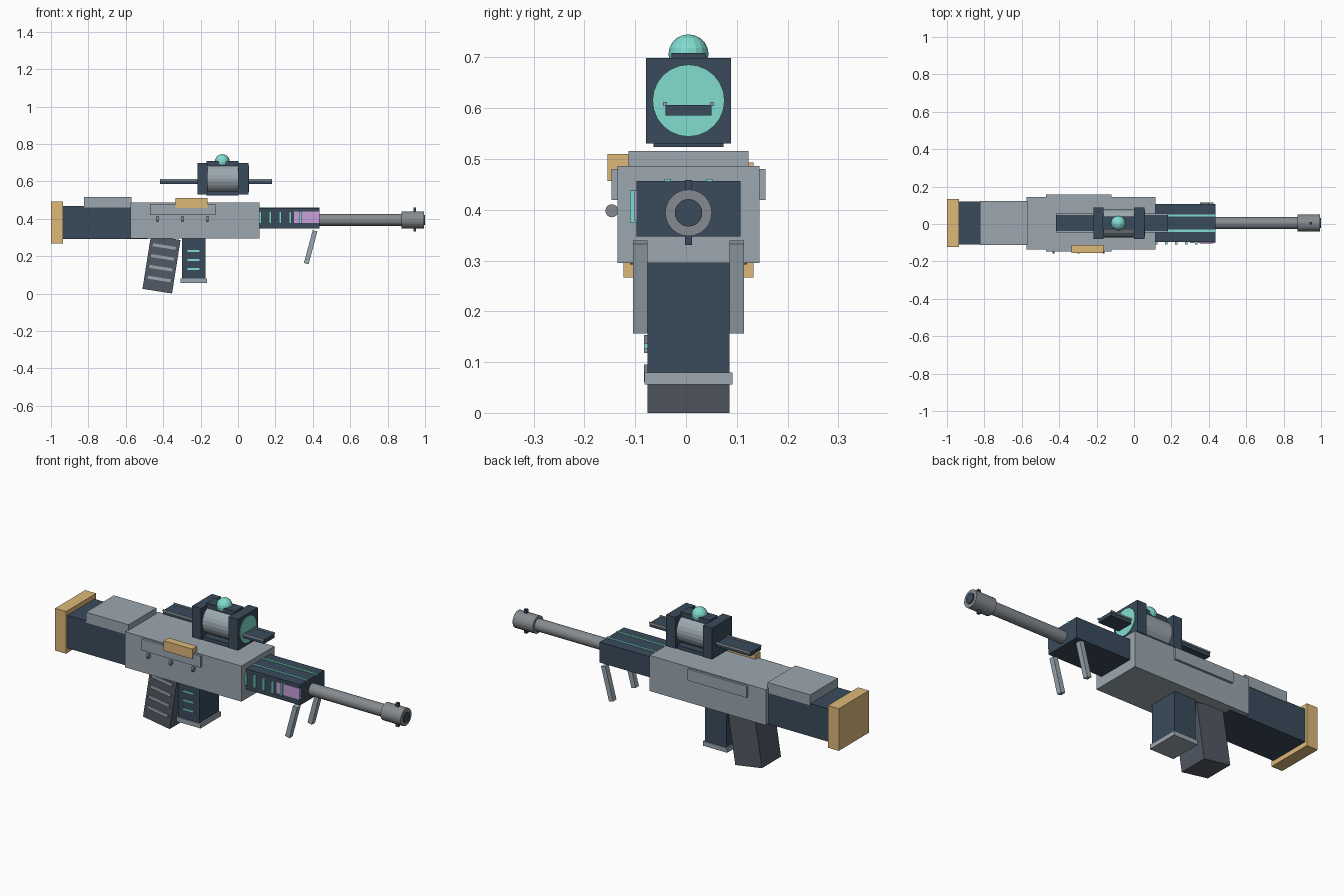
import bpy
import bmesh
from math import radians, sin, cos, pi
from mathutils import Matrix, Vector

if "Cube" in bpy.data.objects:
    bpy.data.objects.remove(bpy.data.objects["Cube"])

CY = 0.005  # mid plane of the whole weapon


def material(name, rgb):
    m = bpy.data.materials.new(name)
    m.diffuse_color = (*rgb, 1)
    m.use_nodes = True
    m.node_tree.nodes["Principled BSDF"].inputs["Base Color"].default_value = m.diffuse_color
    return m


DARK = material("dark_blue", (0.042, 0.07, 0.105))
GRIP = material("slate", (0.085, 0.10, 0.13))
STEEL = material("light_steel", (0.33, 0.39, 0.43))
METAL = material("barrel_metal", (0.24, 0.26, 0.28))
GOLD = material("gold", (0.72, 0.48, 0.19))
TEAL = material("teal", (0.22, 0.72, 0.63))
VIOLET = material("violet", (0.58, 0.35, 0.72))


def finish(name, bm, mat):
    bmesh.ops.recalc_face_normals(bm, faces=bm.faces)
    mesh = bpy.data.meshes.new(name)
    bm.to_mesh(mesh)
    bm.free()
    mesh.materials.append(mat)
    ob = bpy.data.objects.new(name, mesh)
    bpy.context.collection.objects.link(ob)
    return ob


def box(name, x, y, z, mat, tilt=0, pivot=None):
    """Box from (min, max) ranges, optionally tilted about a y axis."""
    bm = bmesh.new()
    size = [b - a for a, b in (x, y, z)]
    mid = Vector([(a + b) / 2 for a, b in (x, y, z)])
    bmesh.ops.create_cube(bm, size=1, matrix=Matrix.Translation(mid) @ Matrix.Diagonal((*size, 1)))
    if tilt:
        bmesh.ops.rotate(bm, verts=bm.verts, cent=pivot or mid,
                         matrix=Matrix.Rotation(radians(tilt), 3, 'Y'))
    return finish(name, bm, mat)


def around(half):
    return (CY - half, CY + half)


def rod(name, x, r, y, z, mat, sides=24):
    """Cylinder along x."""
    bm = bmesh.new()
    m = Matrix.Translation(((x[0] + x[1]) / 2, y, z)) @ Matrix.Rotation(pi / 2, 4, 'Y')
    bmesh.ops.create_cone(bm, cap_ends=True, segments=sides, radius1=r, radius2=r,
                          depth=x[1] - x[0], matrix=m)
    return finish(name, bm, mat)


# Stock, butt pad and cheek rest
box("butt_pad", (-1.0, -0.935), around(0.128), (0.267, 0.493), GOLD)
box("stock", (-0.935, -0.48), around(0.115), (0.292, 0.468), DARK)
box("cheek_rest", (-0.823, -0.57), around(0.118), (0.46, 0.516), STEEL)

# Receiver with side plates, gold block and three small knobs
box("receiver", (-0.575, 0.115), around(0.14), (0.295, 0.486), STEEL)
box("side_plate_front", (-0.47, -0.12), (-0.147, -0.13), (0.419, 0.48), STEEL)
box("side_plate_back", (-0.47, -0.12), (0.14, 0.157), (0.419, 0.48), STEEL)
box("gold_block", (-0.333, -0.163), (-0.155, -0.113), (0.457, 0.51), GOLD)
for i in range(3):
    kx = -0.43 + i * 0.133
    rod(f"knob_{i}", (kx - 0.005, kx + 0.005), 0.0128, -0.146, 0.398, METAL, 16)

# Handguard with glowing strips, vents and an energy cell
box("handguard", (0.11, 0.437), around(0.1025), (0.347, 0.457), DARK)
for i, sy in enumerate((-0.036, 0.046)):
    box(f"top_strip_{i}", (0.115, 0.437), (sy - 0.006, sy + 0.006), (0.45, 0.461), TEAL)
for i in range(5):
    vx = 0.119 + i * 0.0535
    box(f"vent_{i}", (vx - 0.006, vx + 0.006), (-0.11, -0.09), (0.374, 0.438), TEAL)
box("energy_cell", (0.30, 0.437), (-0.101, -0.09), (0.378, 0.438), VIOLET)

# Barrel and muzzle with sight posts
rod("barrel", (0.43, 0.88), 0.032, CY, 0.394, METAL)
rod("muzzle", (0.874, 0.994), 0.046, CY, 0.394, METAL)
rod("bore", (0.98, 1.0), 0.027, CY, 0.394, DARK)
box("muzzle_posts", (0.937, 0.953), around(0.007), (0.331, 0.459), DARK)

# Folding front legs
for side, ly in (("front", -0.09), ("back", 0.10)):
    box(f"leg_{side}", (0.3755, 0.4015), (ly - 0.014, ly + 0.014), (0.157, 0.339), STEEL, 15)

# Magazine with base plate and light bars
box("magazine", (-0.30, -0.174), around(0.081), (0.075, 0.297), DARK)
box("magazine_base", (-0.308, -0.165), around(0.087), (0.056, 0.08), STEEL)
for i in range(3):
    z = 0.132 + i * 0.048
    box(f"magazine_light_{i}", (-0.27, -0.205), (-0.083, -0.07), (z - 0.005, z + 0.005), TEAL)

# Raked grip with ribs on the front face
gp = Vector((-0.409, CY, 0.156))
box("grip", (gp.x - 0.08, gp.x + 0.08), around(0.081), (gp.z - 0.145, gp.z + 0.145), GRIP, 9, gp)
for i in range(4):
    z = gp.z - 0.079 + i * 0.0585
    box(f"grip_rib_{i}", (gp.x - 0.062, gp.x + 0.062), (-0.083, -0.07),
        (z - 0.008, z + 0.008), STEEL, 9, gp)

# Scope: two end plates, tube, mounts, lens
box("scope_plate_rear", (-0.217, -0.163), around(0.084), (0.531, 0.699), DARK)
box("scope_plate_front", (0.0, 0.055), around(0.084), (0.531, 0.699), DARK)
rod("scope_tube", (-0.17, 0.01), 0.076, CY, 0.615, STEEL)
box("scope_top_bar", (-0.168, 0.004), around(0.034), (0.675, 0.709), DARK)
box("scope_mount", (-0.168, 0.004), around(0.069), (0.524, 0.545), DARK)
rod("lens", (0.05, 0.059), 0.071, CY, 0.615, TEAL)

# Sensor ball on top
bm = bmesh.new()
bmesh.ops.create_uvsphere(bm, u_segments=16, v_segments=10, radius=0.0395,
                          matrix=Matrix.Translation((-0.084, CY, 0.706)))
finish("sensor_ball", bm, TEAL)

# Rail running through the scope, with thin edge lips
box("rail", (-0.417, 0.182), around(0.045), (0.586, 0.606), DARK)
for i, ly in enumerate((CY - 0.046, CY + 0.046)):
    box(f"rail_lip_{i}", (-0.417, 0.182), (ly - 0.004, ly + 0.004), (0.604, 0.612), STEEL)
